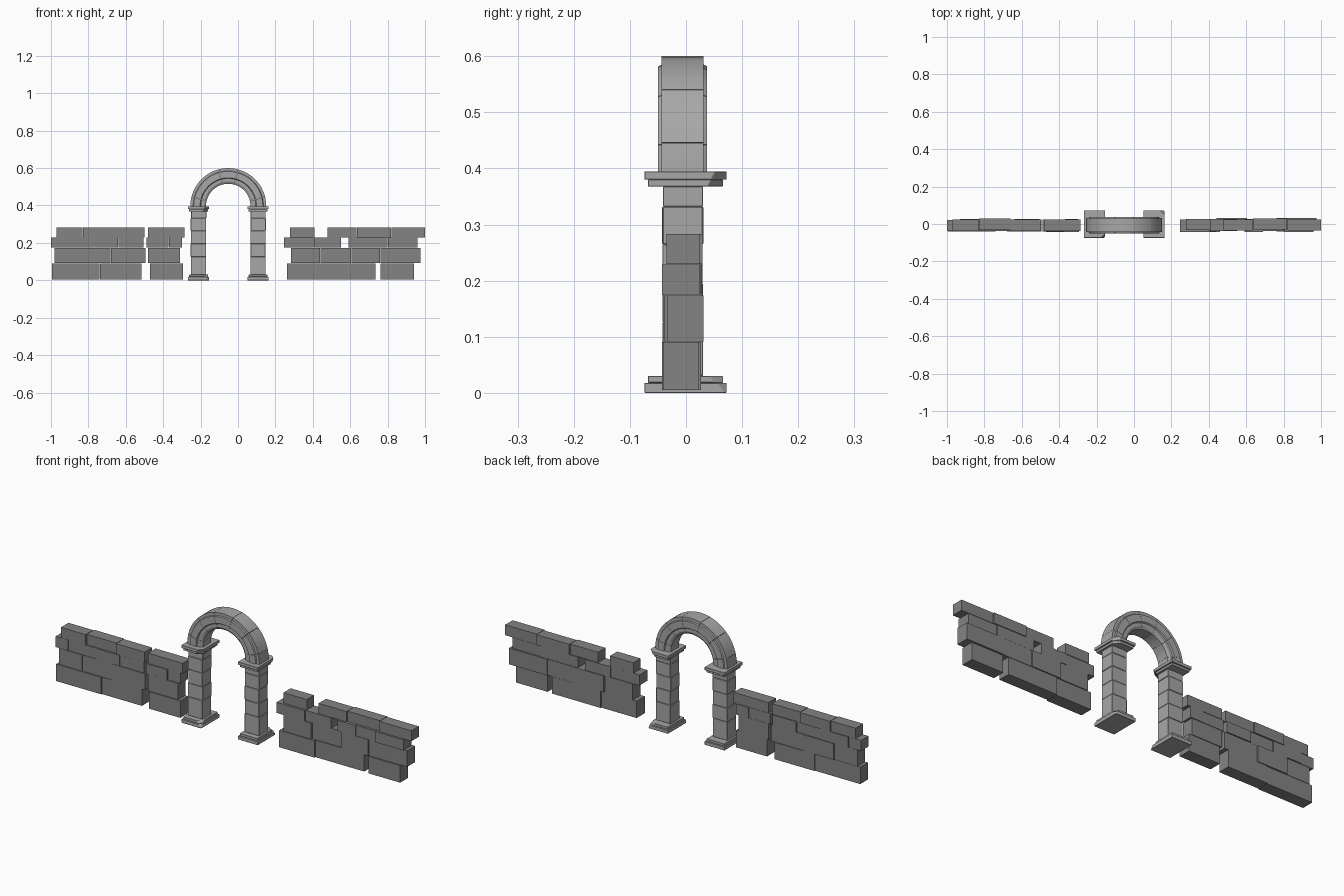
import bpy, bmesh, random
from math import sin, cos, radians

if "Cube" in bpy.data.objects:
    bpy.data.objects.remove(bpy.data.objects["Cube"])

random.seed(4)
YC = -0.006                      # depth centre of the arch
ARCH_X, ARCH_Z = -0.052, 0.397   # centre of the arch ring


def material(name, v):
    m = bpy.data.materials.new(name)
    m.diffuse_color = (v, v, v, 1)
    m.use_nodes = True
    m.node_tree.nodes["Principled BSDF"].inputs["Base Color"].default_value = m.diffuse_color
    return m


DARK = material("dark_stone", 0.23)
PALE = material("pale_stone", 0.39)


def finish(name, bm, mat, bevel=0.0, smooth=False):
    bmesh.ops.recalc_face_normals(bm, faces=bm.faces)
    me = bpy.data.meshes.new(name)
    bm.to_mesh(me)
    bm.free()
    me.materials.append(mat)
    ob = bpy.data.objects.new(name, me)
    bpy.context.collection.objects.link(ob)
    if bevel:
        mod = ob.modifiers.new("worn_edges", 'BEVEL')
        mod.width = bevel
        mod.segments = 1
    if smooth:
        bpy.ops.object.select_all(action='DESELECT')
        bpy.context.view_layer.objects.active = ob
        ob.select_set(True)
        bpy.ops.object.shade_smooth_by_angle(angle=radians(30))
    return ob


def loft(bm, rings):
    """Join equal-length rings of points and cap both ends."""
    vs = [[bm.verts.new(p) for p in r] for r in rings]
    n = len(rings[0])
    for a, b in zip(vs, vs[1:]):
        for i in range(n):
            j = (i + 1) % n
            bm.faces.new((a[i], a[j], b[j], b[i]))
    bm.faces.new(vs[0])
    bm.faces.new(vs[-1])


def box(bm, x0, x1, y0, y1, z0, z1):
    loft(bm, [[(x0, y0, z), (x1, y0, z), (x1, y1, z), (x0, y1, z)] for z in (z0, z1)])


def slab(bm, x, hx, y0, y1, z0, z1, chip0, chip1, sy):
    """Plinth slab with one broken corner at +x; sy picks front or back."""
    def ring(z, c):
        if sy > 0:
            return [(x - hx, y0, z), (x + hx, y0, z), (x + hx, y1 - c, z),
                    (x + hx - c, y1, z), (x - hx, y1, z)]
        return [(x - hx, y0, z), (x + hx - c, y0, z), (x + hx, y0 + c, z),
                (x + hx, y1, z), (x - hx, y1, z)]
    loft(bm, [ring(z0, chip0), ring(z1, chip1)])


# Pillars with stepped bases and capitals
for side, px, sy in (("left", -0.211, -1), ("right", 0.107, 1)):
    bm = bmesh.new()
    slab(bm, px, 0.056, -0.074, 0.072, 0.0, 0.018, 0.004, 0.016, sy)
    slab(bm, px, 0.050, -0.068, 0.066, 0.018, 0.030, 0.014, 0.026, sy)
    finish(side + "_pillar_base", bm, PALE, 0.001)

    bm = bmesh.new()
    slab(bm, px, 0.050, -0.068, 0.066, 0.368, 0.380, 0.028, 0.022, sy)
    slab(bm, px, 0.056, -0.074, 0.072, 0.380, 0.395, 0.028, 0.020, sy)
    finish(side + "_pillar_capital", bm, PALE, 0.001)

    bm = bmesh.new()
    cuts = (0.03, 0.125, 0.195, 0.265, 0.332, 0.368)
    for z0, z1 in zip(cuts, cuts[1:]):
        j = [random.uniform(-0.001, 0.001) for _ in range(4)]
        box(bm, px - 0.041 + j[0], px + 0.041 + j[1],
            -0.042 + j[2], 0.030 + j[3], z0, z1)
    finish(side + "_pillar_shaft", bm, PALE, 0.0015)

# Arch ring: moulded profile (radius, half depth), swept per stone
half = [(0.203, 0.0375), (0.188, 0.0375), (0.185, 0.0435), (0.151, 0.0435),
        (0.147, 0.038), (0.131, 0.038), (0.119, 0.031)]
profile = [(r, YC - d) for r, d in half] + [(r, YC + d) for r, d in reversed(half)]
joints = (-1, 14, 45, 75, 105, 135, 166, 181)
bm = bmesh.new()
for a0, a1 in zip(joints, joints[1:]):
    steps = max(2, round((a1 - a0) / 7.5))
    rings = []
    for k in range(steps + 1):
        a = radians(a0 + 0.15 + (a1 - a0 - 0.3) * k / steps)
        rings.append([(ARCH_X + r * cos(a), y, ARCH_Z + r * sin(a)) for r, y in profile])
    loft(bm, rings)
finish("arch_stones", bm, PALE, smooth=True)

# Ruined walls: rows (bottom, top, front, back, runs of joint positions)
left_rows = [
    (0.005, 0.092, -0.040, 0.022, [(-0.995, -0.74, -0.515), (-0.47, -0.295)]),
    (0.092, 0.175, -0.037, 0.024, [(-0.98, -0.85, -0.68, -0.495), (-0.48, -0.31)]),
    (0.175, 0.230, -0.038, 0.024, [(-1.0, -0.93, -0.77, -0.64, -0.505), (-0.49, -0.37, -0.30)]),
    (0.230, 0.284, -0.035, 0.025, [(-0.97, -0.83, -0.66, -0.50), (-0.48, -0.285)]),
]
right_rows = [
    (0.005, 0.092, -0.040, 0.022, [(0.262, 0.46, 0.735), (0.762, 0.94)]),
    (0.092, 0.175, -0.037, 0.027, [(0.283, 0.44, 0.605, 0.76, 0.975)]),
    (0.175, 0.230, -0.040, 0.026, [(0.246, 0.405, 0.55), (0.59, 0.69, 0.80, 0.96)]),
    (0.230, 0.284, -0.033, 0.027, [(0.278, 0.41), (0.478, 0.635, 0.82, 1.0)]),
]
for name, rows in (("left_wall", left_rows), ("right_wall", right_rows)):
    bm = bmesh.new()
    for z0, z1, y0, y1, runs in rows:
        for run in runs:
            for i, (x0, x1) in enumerate(zip(run, run[1:])):
                # neighbouring stones alternate slightly in depth
                s = 0.003 if i % 2 else -0.001
                f, b = random.uniform(-0.002, 0.002), random.uniform(-0.002, 0.002)
                box(bm, x0 + 0.001 * (i > 0), x1 - 0.001 * (x1 != run[-1]),
                    y0 + s + f, y1 + s + b, z0, z1 - 0.001)
    finish(name, bm, DARK)
